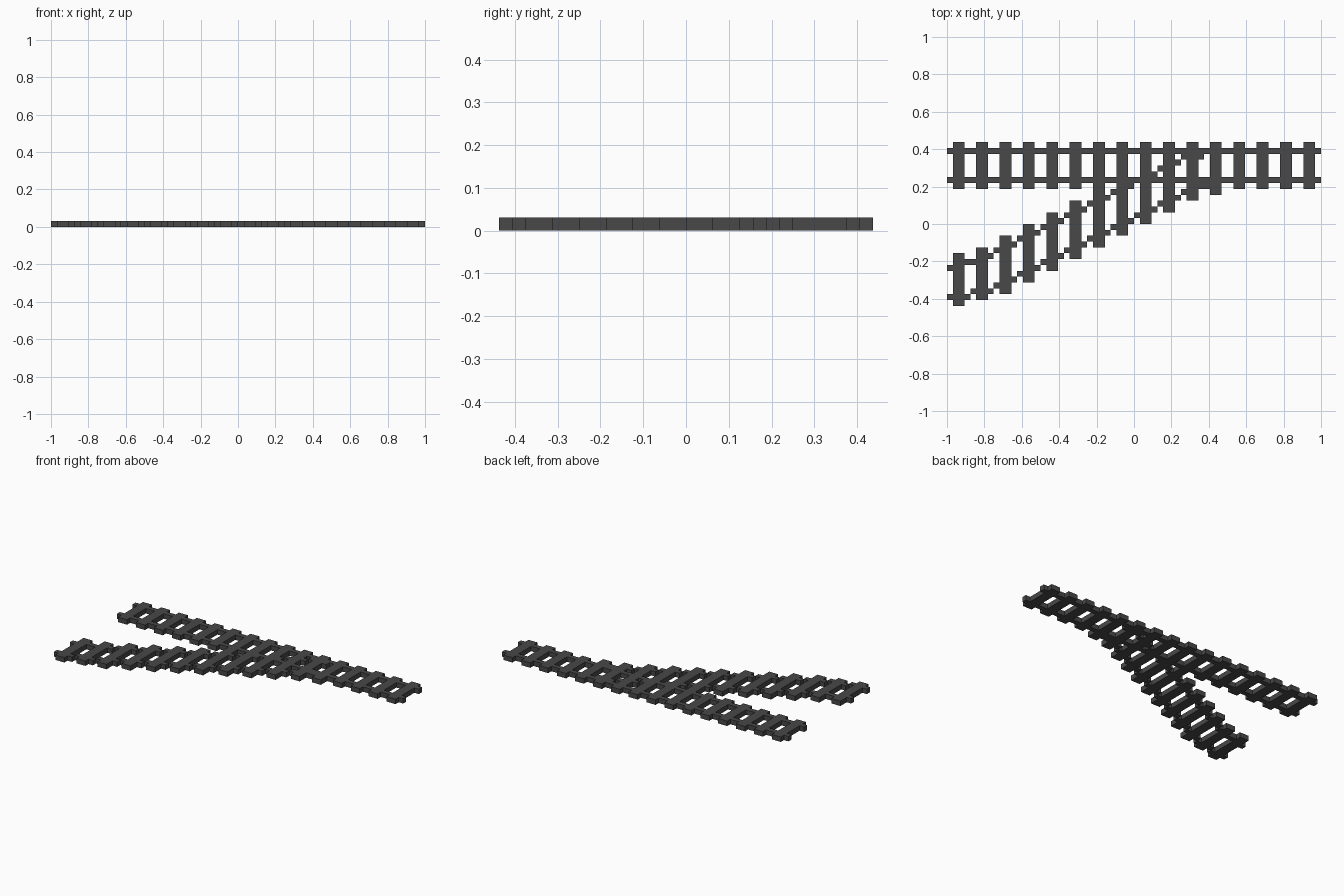
import bpy, bmesh

cube = bpy.data.objects.get("Cube")
if cube:
    bpy.data.objects.remove(cube, do_unlink=True)

U = 1 / 32          # size of one block
COLS = 64           # track length in blocks

iron = bpy.data.materials.new("dark grey")
iron.use_nodes = True
grey = (0.065, 0.065, 0.065, 1)
iron.diffuse_color = grey
iron.node_tree.nodes["Principled BSDF"].inputs["Base Color"].default_value = grey


def slabs(name, rects):
    """One object made of one-block-high slabs (x0, x1, y0, y1), x in columns from the left end."""
    bm = bmesh.new()
    for x0, x1, y0, y1 in rects:
        verts = bmesh.ops.create_cube(bm, size=1)["verts"]
        for v in verts:
            v.co.x = ((x0 if v.co.x < 0 else x1) - COLS / 2) * U
            v.co.y = (y0 if v.co.y < 0 else y1) * U
            v.co.z = 0 if v.co.z < 0 else U
    mesh = bpy.data.meshes.new(name)
    bm.to_mesh(mesh)
    bm.free()
    mesh.materials.append(iron)
    obj = bpy.data.objects.new(name, mesh)
    bpy.context.collection.objects.link(obj)


def row_at(runs, col):
    return next(r for a, b, r in runs if a <= col < b)


# Straight track: two rails and sixteen ties
slabs("straight_rail_back", [(0, COLS, 12, 13)])
slabs("straight_rail_front", [(0, COLS, 7, 8)])
slabs("straight_ties", [(4 * i + 1, 4 * i + 3, 6, 14) for i in range(16)])

# Branch rails: stepped runs (first column, end column, row), climbing one row per two columns
back_runs = [(0, 2, -8), (2, 6, -7), (6, 8, -6)]
back_runs += [(8 + 2 * k, 10 + 2 * k, k - 5) for k in range(16)] + [(40, 44, 11)]
front_runs = [(0, 4, -13), (4, 8, -12)]
front_runs += [(8 + 2 * k, 10 + 2 * k, k - 11) for k in range(17)] + [(42, 47, 6)]
for name, runs in (("branch_rail_back", back_runs), ("branch_rail_front", front_runs)):
    slabs(name, [(a, b, r, r + 1) for a, b, r in runs])

# Branch ties reach one block past both rails and stop where they meet the straight ties
ties = []
for i in range(12):
    col = 4 * i + 1
    bottom = row_at(front_runs, col) - 1
    top = min(row_at(back_runs, col + 1) + 2, 6) if col < 43 else 6
    ties.append((col, col + 2, bottom, top))
slabs("branch_ties", ties)
